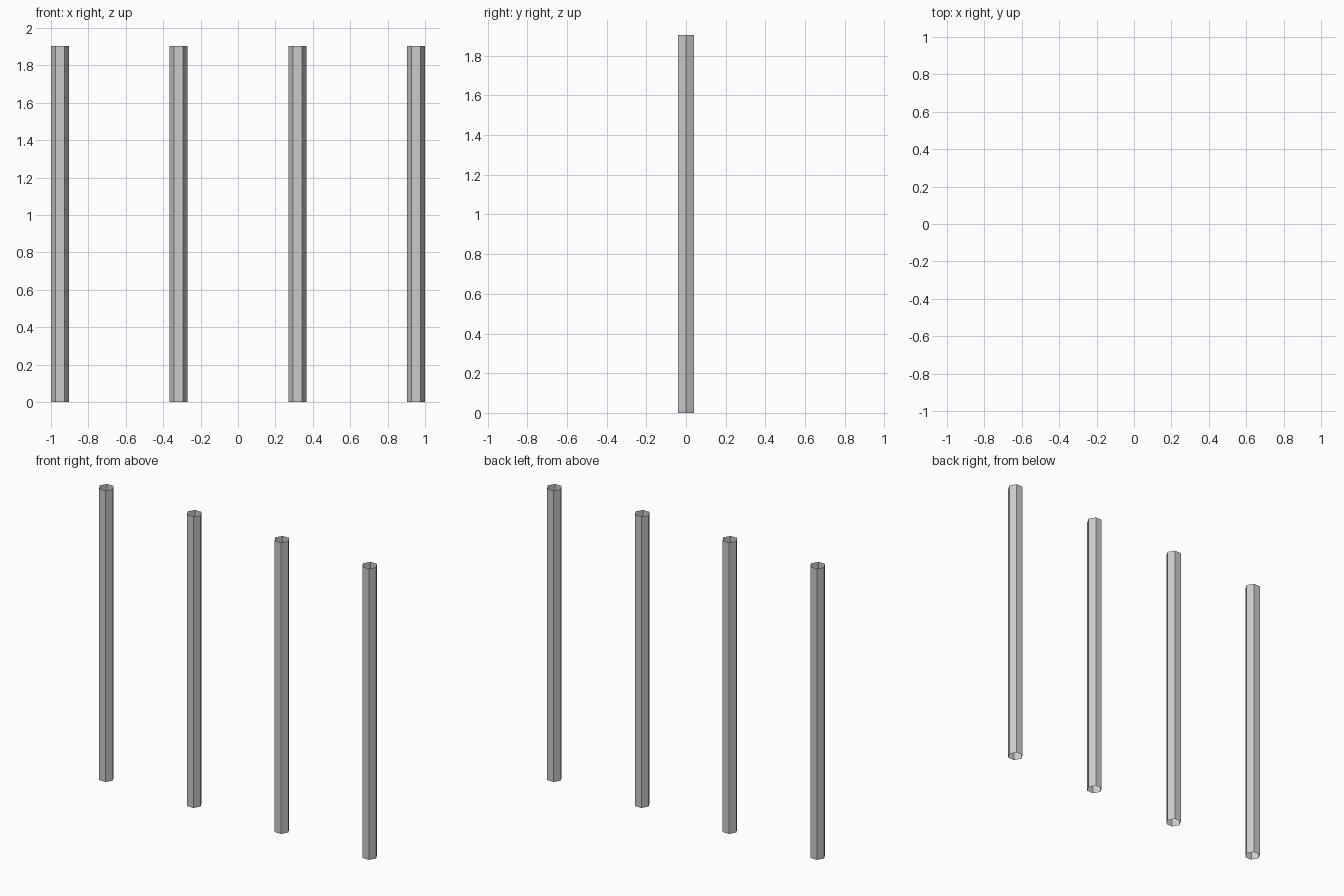
import bpy

if "Cube" in bpy.data.objects:
    bpy.data.objects.remove(bpy.data.objects["Cube"])

RADIUS = 1 / 21
HEIGHT = 40 / 21
SPAN = 1 - RADIUS      # outermost post centre
COUNT = 4

# Row of evenly spaced, open-ended hexagonal posts
for i in range(COUNT):
    x = -SPAN + 2 * SPAN * i / (COUNT - 1)
    bpy.ops.mesh.primitive_cylinder_add(
        vertices=6, radius=RADIUS, depth=HEIGHT, end_fill_type='NOTHING',
        location=(x, 0, HEIGHT / 2))
    post = bpy.context.object
    post.name = f"post_{i + 1}"
    # Turn so that corners point along x
    post.rotation_euler.z = 1.5707963
    bpy.ops.object.transform_apply(location=False, rotation=True, scale=False)
